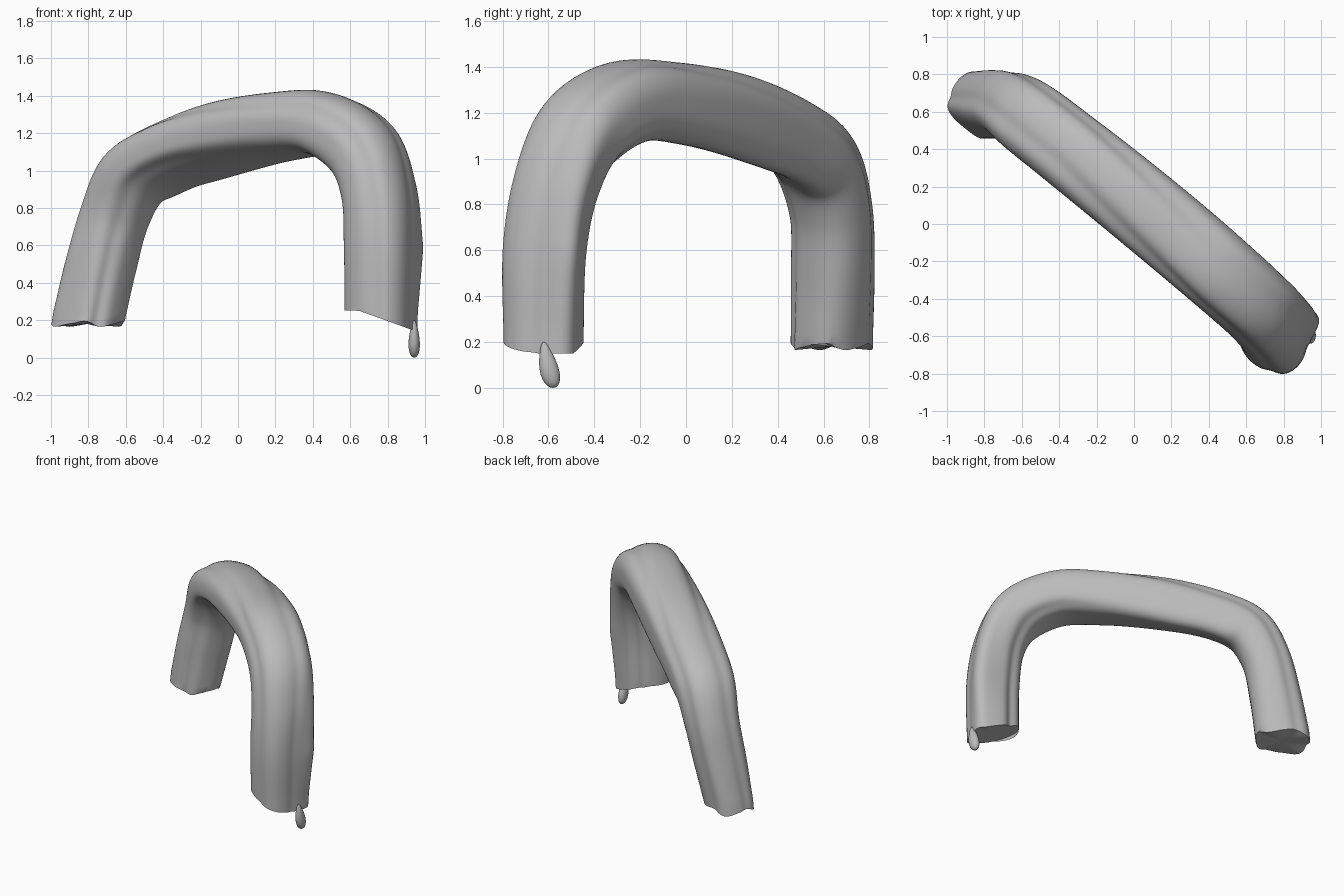
import bpy, bmesh, math
from mathutils import Vector

cube = bpy.data.objects.get("Cube")
if cube:
    bpy.data.objects.remove(cube, do_unlink=True)

clay = bpy.data.materials.new("plain_grey")
clay.use_nodes = True
GREY = (0.5, 0.5, 0.5, 1)
clay.diffuse_color = GREY
clay.node_tree.nodes["Principled BSDF"].inputs["Base Color"].default_value = GREY

ALONG = Vector((0.78, -0.63, 0)).normalized()   # span of the arch
ACROSS = Vector((0.63, 0.78, 0)).normalized()   # towards the rear side
UP = Vector((0, 0, 1))

# Sections along the arch: along, height, across, half thickness, half width
SECTIONS = [
    (-1.03, 0.18, -0.01, 0.19, 0.16),
    (-0.975, 0.50, 0.04, 0.178, 0.178),
    (-0.91, 0.77, 0.08, 0.17, 0.187),
    (-0.79, 0.98, 0.09, 0.175, 0.205),
    (-0.56, 1.10, 0.095, 0.17, 0.21),
    (-0.20, 1.19, 0.098, 0.18, 0.215),
    (0.20, 1.245, 0.095, 0.175, 0.217),
    (0.53, 1.25, 0.085, 0.175, 0.215),
    (0.80, 1.125, 0.07, 0.185, 0.21),
    (0.93, 0.90, 0.035, 0.18, 0.195),
    (0.975, 0.60, 0.0, 0.185, 0.18),
    (0.975, 0.20, -0.005, 0.18, 0.17),
]
STEPS, SIDES = 8, 64


def finish(name, bm, angle=40):
    bmesh.ops.recalc_face_normals(bm, faces=bm.faces)
    mesh = bpy.data.meshes.new(name)
    bm.to_mesh(mesh)
    bm.free()
    mesh.materials.append(clay)
    obj = bpy.data.objects.new(name, mesh)
    bpy.context.collection.objects.link(obj)
    bpy.ops.object.select_all(action="DESELECT")
    obj.select_set(True)
    bpy.context.view_layer.objects.active = obj
    bpy.ops.object.shade_smooth_by_angle(angle=math.radians(angle))


def spline(rows, steps):
    """Smooth interpolation through rows of values."""
    rows = [tuple(2 * a - b for a, b in zip(rows[0], rows[1]))] + rows
    rows.append(tuple(2 * a - b for a, b in zip(rows[-1], rows[-2])))
    out = []
    for i in range(1, len(rows) - 2):
        for k in range(steps):
            t = k / steps
            out.append([b + 0.5 * t * (c - a + t * (2 * a - 5 * b + 4 * c - d
                        + t * (3 * (b - c) + d - a)))
                        for a, b, c, d in zip(*rows[i - 1:i + 3])])
    out.append(list(rows[-2]))
    return out


def power(v, e):
    return math.copysign(abs(v) ** e, v)


def clamp(v):
    return min(1, max(0, v))


def dent(angle, centre, width):
    """Soft bump around an angle in degrees."""
    gap = (angle - math.radians(centre) + math.pi) % math.tau - math.pi
    return math.exp(-(gap / width) ** 2)


# Bent arch with two legs
path = spline(SECTIONS, STEPS)
bm = bmesh.new()
rings = []
for i, (along, height, across, thick, wide) in enumerate(path):
    before, after = path[max(i - 1, 0)], path[min(i + 1, len(path) - 1)]
    tangent = Vector((after[0] - before[0], after[1] - before[1])).normalized()
    outward = ALONG * -tangent.y + UP * tangent.x
    centre = ALONG * along + ACROSS * across + UP * height
    beam = max(0, tangent.x) ** 2
    part = i / (len(path) - 1)
    front_fold = 0.14 * clamp(1 - part * 1.8)
    rear_fold = 0.18 * clamp(part * 2 - 1)
    # Flap on the rear of the left leg, fading towards the bend
    flap = 0.38 * clamp((1.15 - height) / 0.55) * clamp(0.45 + height) if part > 0.5 else 0
    ridge = 72 + 40 * clamp((along + 0.5) / 1.0)
    right_leg = clamp(1 - part * 4)
    slope = min(0.09, 0.06 - 0.08 * along) * beam
    ring = []
    for j in range(SIDES):
        a = math.tau * j / SIDES
        c, s = math.cos(a), math.sin(a)
        # Squarer corners: underside of the beam, front of the right foot
        e = 0.85
        if s < 0:
            e -= 0.25 * max(beam, 0.4 * right_leg)
        if c < 0:
            e -= 0.15 * right_leg
        c, s = power(c, e), power(s, e)
        scale = (1 - front_fold * dent(a, 232, 0.35) - rear_fold * dent(a, 313, 0.32)
                 + flap * dent(a, 18, 0.35)
                 - 0.09 * (dent(a, ridge - 42, 0.3) + dent(a, ridge + 42, 0.3)))
        lean = -slope * c * max(0, -s)
        p = centre + ACROSS * (c * wide * scale) + outward * (s * thick * scale + lean)
        if i == 0:                      # wavy foot
            p.z = 0.18 + 0.015 * math.sin(4 * a)
        elif i == len(path) - 1:        # slanted foot
            p.z = max(0.15, 0.21 - 0.36 * (p.x - 0.76))
        ring.append(bm.verts.new(p))
    rings.append(ring)
for r0, r1 in zip(rings, rings[1:]):
    for j in range(SIDES):
        k = (j + 1) % SIDES
        bm.faces.new((r0[j], r0[k], r1[k], r1[j]))
for ring in (rings[0], rings[-1]):
    middle = bm.verts.new(sum((v.co for v in ring), Vector()) / SIDES)
    for j in range(SIDES):
        bm.faces.new((ring[j], ring[(j + 1) % SIDES], middle))
finish("bent_arch", bm)

# Hanging drip under the left foot, narrow at the top
bm = bmesh.new()
bmesh.ops.create_uvsphere(bm, u_segments=20, v_segments=14, radius=1)
for v in bm.verts:
    x, y, z = v.co
    taper = 0.8 - 0.3 * z
    v.co = (0.942 + 0.036 * x * taper,
            -0.6 + 0.05 * y * taper - 0.02 * z,
            0.1 + 0.1 * z)
finish("drip", bm, 80)
